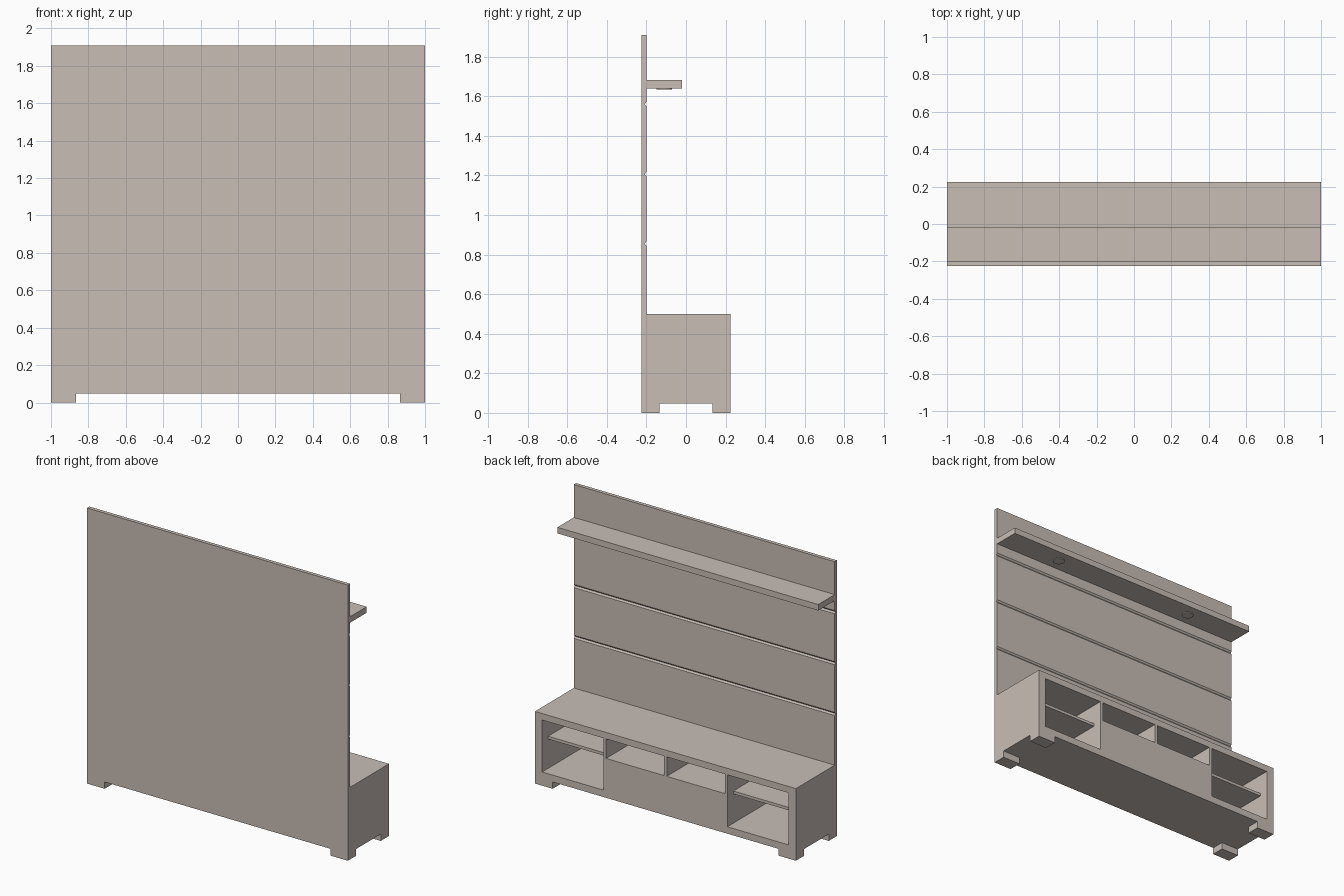
import bpy, bmesh, math

if "Cube" in bpy.data.objects:
    bpy.data.objects.remove(bpy.data.objects["Cube"])

wood = bpy.data.materials.new("warm_beige_wood")
wood.diffuse_color = (0.578, 0.511, 0.465, 1)
wood.use_nodes = True
wood.node_tree.nodes["Principled BSDF"].inputs["Base Color"].default_value = wood.diffuse_color


def add_object(name, bm):
    bmesh.ops.recalc_face_normals(bm, faces=bm.faces)
    mesh = bpy.data.meshes.new(name)
    bm.to_mesh(mesh)
    bm.free()
    mesh.materials.append(wood)
    obj = bpy.data.objects.new(name, mesh)
    bpy.context.collection.objects.link(obj)
    return obj


def box(name, x, y, z):
    """Box from (min, max) ranges."""
    bm = bmesh.new()
    bmesh.ops.create_cube(bm, size=1)
    for v in bm.verts:
        for i, (lo, hi) in enumerate((x, y, z)):
            v.co[i] = lo if v.co[i] < 0 else hi
    return add_object(name, bm)


def mirrored(lo, hi, side):
    return (lo, hi) if side > 0 else (-hi, -lo)


SIDES = ((1, "right"), (-1, "left"))
BACK, PANEL, FRONT = -0.225, -0.2, 0.225

# Tall back panel: side profile with three V grooves, extruded across the width
profile = [(BACK, 1.91), (BACK, 0.047), (PANEL, 0.047)]
for z in (0.855, 1.207, 1.56):
    profile += [(PANEL, z - 0.011), (PANEL - 0.009, z), (PANEL, z + 0.011)]
profile.append((PANEL, 1.91))
bm = bmesh.new()
face = bm.faces.new([bm.verts.new((-1, y, z)) for y, z in profile])
ext = bmesh.ops.extrude_face_region(bm, geom=[face])
for v in ext["geom"]:
    if isinstance(v, bmesh.types.BMVert):
        v.co.x = 1
add_object("back_panel", bm)

# Cabinet carcass
box("cabinet_top", (-1, 1), (PANEL, FRONT), (0.455, 0.5))
box("cabinet_base", (-1, 1), (PANEL, FRONT), (0.047, 0.095))
for s, side in SIDES:
    box(f"cabinet_side_{side}", mirrored(0.945, 1, s), (PANEL, FRONT), (0.095, 0.455))
    box(f"divider_{side}", mirrored(0.455, 0.475, s), (PANEL, FRONT), (0.095, 0.455))
    # Recessed shelf in each open side bay
    box(f"bay_shelf_{side}", mirrored(0.475, 0.945, s), (PANEL, 0.16), (0.298, 0.318))
    # Flush door below each niche
    box(f"door_{side}", mirrored(0, 0.455, s), (0.205, FRONT), (0.095, 0.32))

# Two open niches above the doors
box("niche_floor", (-0.455, 0.455), (PANEL, 0.205), (0.30, 0.32))
box("niche_divider", (-0.01, 0.01), (PANEL, FRONT), (0.32, 0.455))

# Upper wall shelf with two round spotlights underneath
box("upper_shelf", (-1, 1), (PANEL, -0.02), (1.64, 1.682))
for s, side in SIDES:
    bm = bmesh.new()
    bmesh.ops.create_cone(bm, cap_ends=True, segments=32, radius1=0.038, radius2=0.038, depth=0.006)
    bmesh.ops.translate(bm, verts=bm.verts, vec=(s * 0.55, -0.11, 1.637))
    spot = add_object(f"spotlight_{side}", bm)
    bpy.context.view_layer.objects.active = spot
    spot.select_set(True)
    bpy.ops.object.shade_smooth_by_angle(angle=math.radians(30))
    spot.select_set(False)

# Four block feet
for sx, side in SIDES:
    for sy, end in ((1, "open"), (-1, "panel")):
        box(f"foot_{side}_{end}", mirrored(0.865, 1, sx), mirrored(0.135, 0.225, sy), (0, 0.047))
